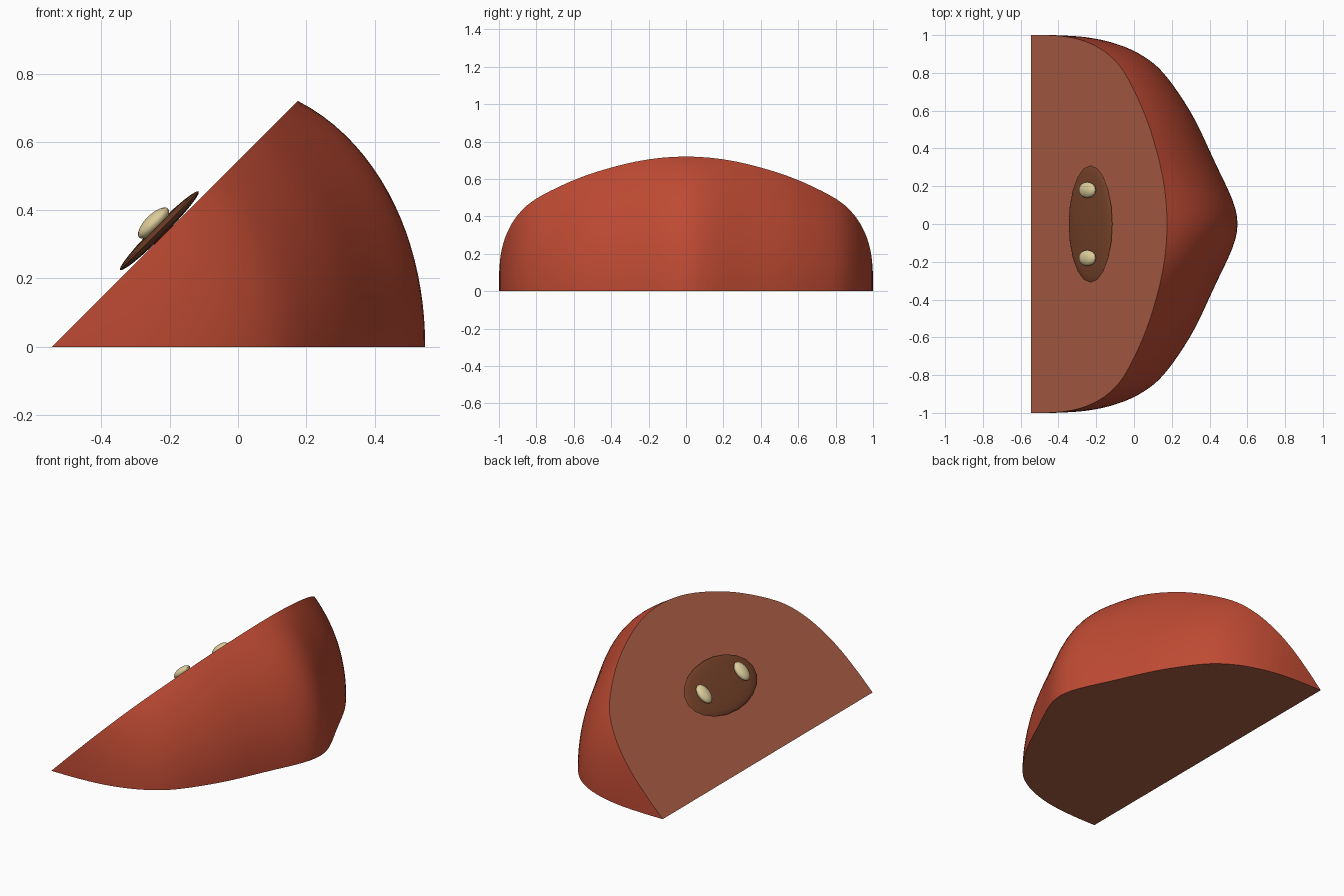
import bpy, bmesh
from math import sin, cos, pi, exp
from mathutils import Vector

cube = bpy.data.objects.get("Cube")
if cube:
    bpy.data.objects.remove(cube)


def material(name, rgb):
    m = bpy.data.materials.new(name)
    m.use_nodes = True
    m.diffuse_color = (*rgb, 1)
    m.node_tree.nodes["Principled BSDF"].inputs["Base Color"].default_value = (*rgb, 1)
    return m


skin = material("red_skin", (0.515, 0.069, 0.033))
flesh = material("cut_flesh", (0.413, 0.114, 0.061))
core_brown = material("core_brown", (0.181, 0.054, 0.023))
seed_cream = material("seed_cream", (0.716, 0.61, 0.328))

AXIS_X = -0.545      # the wedge's sharp edge runs along y here
WEDGE = pi / 4

# Half outline of the wedge: (y, distance from the sharp edge)
half = [(0, 1.018), (0.2, 0.997), (0.4, 0.935), (0.6, 0.84), (0.8, 0.70),
        (0.9, 0.575), (0.96, 0.43), (0.99, 0.28), (1, 0.12)]
outline = [Vector((-y, r)) for y, r in reversed(half[1:])] + [Vector(p) for p in half]


def smooth_path(points, steps=5):
    """Catmull-Rom curve through the points."""
    pts = [points[0]] + points + [points[-1]]
    path = []
    for a, b, c, d in zip(pts, pts[1:], pts[2:], pts[3:]):
        for i in range(steps):
            t = i / steps
            path.append(0.5 * (2 * b + (c - a) * t + (2 * a - 5 * b + 4 * c - d) * t ** 2
                               + (3 * b - a - 3 * c + d) * t ** 3))
    return path + [points[-1]]


# Wedge: the outline swept round the sharp edge, bulging in the middle
profile = smooth_path(outline)
SWEEP = 20
bm = bmesh.new()
poles = [bm.verts.new((AXIS_X, y, 0)) for y in (-1, 1)]
rows = []
for j in range(SWEEP + 1):
    f = j / SWEEP
    angle = WEDGE * f
    bulge = 0.075 * (1 - f ** 3.5)
    row = []
    for y, r in profile:
        r += bulge * exp(-(y / 0.24) ** 2)
        row.append(bm.verts.new((AXIS_X + r * cos(angle), y, r * sin(angle))))
    rows.append(row)
for low, high in zip(rows, rows[1:]):
    for i in range(len(profile) - 1):
        bm.faces.new((low[i], low[i + 1], high[i + 1], high[i]))
    bm.faces.new((poles[0], low[0], high[0]))
    bm.faces.new((poles[1], high[-1], low[-1]))
for row in (rows[0], rows[-1]):
    bm.faces.new([poles[0]] + row + [poles[1]]).material_index = 1
bmesh.ops.recalc_face_normals(bm, faces=bm.faces)
mesh = bpy.data.meshes.new("fruit_wedge")
bm.to_mesh(mesh)
bm.free()
mesh.materials.append(skin)
mesh.materials.append(flesh)
wedge = bpy.data.objects.new("fruit_wedge", mesh)
bpy.context.collection.objects.link(wedge)


def smooth(obj):
    bpy.ops.object.select_all(action="DESELECT")
    obj.select_set(True)
    bpy.context.view_layer.objects.active = obj
    bpy.ops.object.shade_smooth_by_angle(angle=pi / 6)


def pip(name, location, scale, mat):
    """Flattened ball lying on the sloping cut face."""
    bpy.ops.mesh.primitive_uv_sphere_add(segments=20, ring_count=12, location=location,
                                         rotation=(0, -WEDGE, 0))
    obj = bpy.context.object
    obj.name = name
    obj.scale = scale
    bpy.ops.object.transform_apply(location=False, rotation=False, scale=True)
    obj.data.materials.append(mat)
    smooth(obj)


smooth(wedge)
pip("core", (-0.23, 0, 0.34), (0.163, 0.31, 0.018), core_brown)
for side, y in (("front", -0.18), ("back", 0.18)):
    pip(side + "_seed", (-0.247, y, 0.362), (0.06, 0.042, 0.025), seed_cream)
